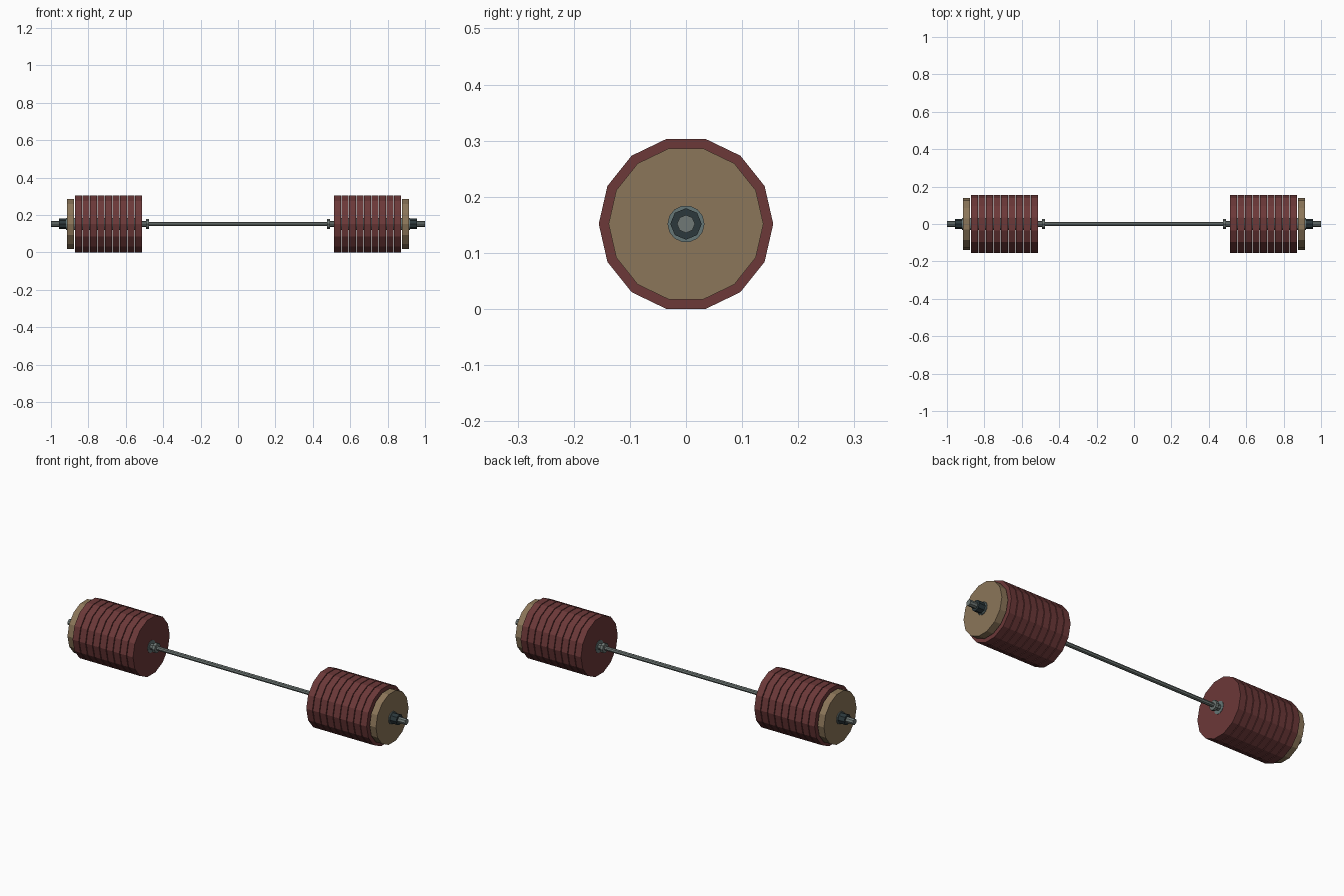
import bpy, math

cube = bpy.data.objects.get("Cube")
if cube:
    bpy.data.objects.remove(cube)

PLATE_R = 0.1555
AXIS_Z = PLATE_R * math.cos(math.pi / 14)


def material(name, color):
    m = bpy.data.materials.new(name)
    m.use_nodes = True
    m.diffuse_color = (*color, 1)
    m.node_tree.nodes["Principled BSDF"].inputs["Base Color"].default_value = (*color, 1)
    return m


RED = material("dark red", (0.15, 0.04, 0.04))
TAN = material("tan", (0.26, 0.18, 0.10))
STEEL = material("steel grey", (0.16, 0.19, 0.18))
TEAL = material("teal grey", (0.13, 0.18, 0.18))
DARK = material("dark collar", (0.025, 0.04, 0.045))


def disc(name, x0, x1, radius, sides, mat, turn=0.0):
    """Flat-sided cylinder along x from x0 to x1."""
    bpy.ops.mesh.primitive_cylinder_add(
        vertices=sides, radius=radius, depth=abs(x1 - x0),
        location=((x0 + x1) / 2, 0, AXIS_Z),
        rotation=(math.pi / 2 + turn, 0, 0))
    ob = bpy.context.object
    ob.rotation_euler = (turn, math.pi / 2, 0)
    ob.rotation_mode = 'XYZ'
    # bake the lying-down orientation into the mesh
    for v in ob.data.vertices:
        x, y, z = v.co
        c, s = math.cos(turn), math.sin(turn)
        v.co = (z, y * c - x * s, y * s + x * c)
    ob.rotation_euler = (0, 0, 0)
    ob.name = name
    ob.data.materials.append(mat)
    return ob


# Grip bar
disc("grip_bar", -0.5, 0.5, 0.011, 8, STEEL)

for side, s in (("left", 1), ("right", -1)):
    # Inner stop: lip and neck
    disc(side + "_stop_lip", s * 0.477, s * 0.492, 0.026, 8, STEEL)
    disc(side + "_stop_neck", s * 0.492, s * 0.516, 0.016, 8, STEEL)
    # Sleeve through the plates, with the bar end
    disc(side + "_sleeve", s * 0.512, s * 0.919, 0.033, 14, TEAL)
    disc(side + "_bar_end", s * 0.915, s * 1.0, 0.016, 8, STEEL)
    # Stacked plates
    for i in range(9):
        x = 0.5135 + i * 0.0402
        disc(f"{side}_plate_{i + 1}", s * x, s * (x + 0.0362), PLATE_R, 14, RED)
    disc(side + "_outer_plate", s * 0.877, s * 0.914, 0.138, 14, TAN)
    # Locking collar
    disc(side + "_collar", s * 0.92, s * 0.957, 0.028, 8, DARK)
